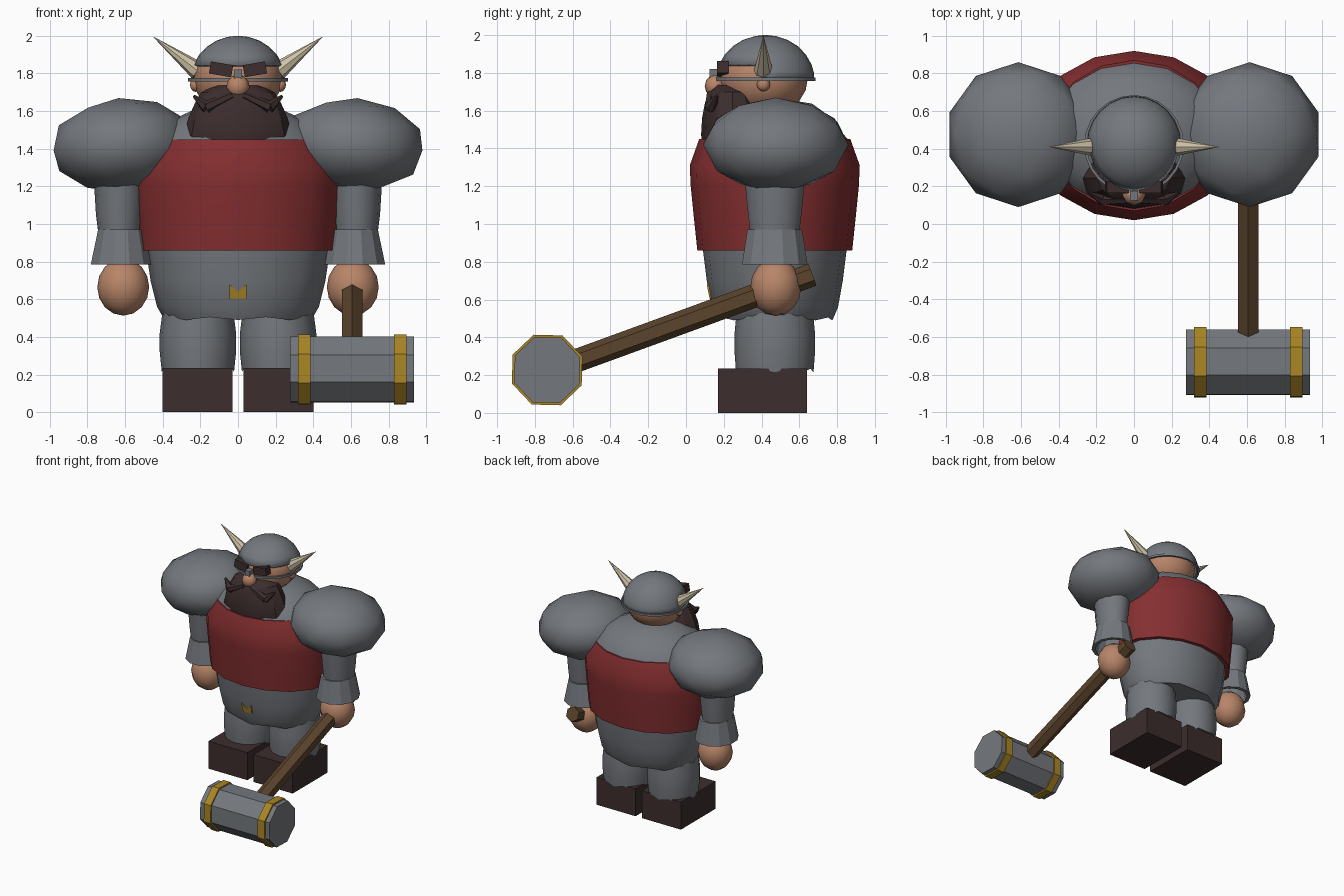
import bpy, bmesh, math
from mathutils import Matrix, Vector

if "Cube" in bpy.data.objects:
    bpy.data.objects.remove(bpy.data.objects["Cube"])

def mat(name, r, g, b):
    m = bpy.data.materials.new(name)
    m.diffuse_color = (r, g, b, 1)
    m.use_nodes = True
    m.node_tree.nodes["Principled BSDF"].inputs["Base Color"].default_value = m.diffuse_color
    return m

STEEL = mat("steel_grey", 0.175, 0.187, 0.205)
RED = mat("vest_red", 0.235, 0.028, 0.030)
SKIN = mat("skin", 0.48, 0.235, 0.14)
DARK = mat("dark_brown", 0.046, 0.026, 0.026)
WOOD = mat("wood", 0.105, 0.058, 0.025)
GOLD = mat("gold", 0.40, 0.235, 0.018)
HORN = mat("horn", 0.62, 0.55, 0.39)

CY = 0.47  # depth of the body axis

def finish(bm, name, material, angle=40):
    """Turn a bmesh into a shaded object; angle 0 keeps faces flat."""
    bmesh.ops.recalc_face_normals(bm, faces=bm.faces[:])
    me = bpy.data.meshes.new(name)
    bm.to_mesh(me)
    bm.free()
    me.materials.append(material)
    ob = bpy.data.objects.new(name, me)
    bpy.context.collection.objects.link(ob)
    if angle:
        bpy.ops.object.select_all(action='DESELECT')
        ob.select_set(True)
        bpy.context.view_layer.objects.active = ob
        bpy.ops.object.shade_smooth_by_angle(angle=math.radians(angle))
    return ob

def loft(rings, n, cx=0, cy=CY, turn=0, caps=True, jag=0, loop=False):
    """Stack elliptical rings (z, rx, ry); jag makes the first ring ragged."""
    bm = bmesh.new()
    rows = []
    for k, (z, rx, ry) in enumerate(rings):
        row = []
        for i in range(n):
            a = 2 * math.pi * i / n + turn
            dz = jag * (i % 2) if k == 0 else 0
            row.append(bm.verts.new((cx + rx * math.cos(a), cy + ry * math.sin(a), z + dz)))
        rows.append(row)
    pairs = list(zip(rows, rows[1:])) + ([(rows[-1], rows[0])] if loop else [])
    for lo, hi in pairs:
        for i in range(n):
            j = (i + 1) % n
            bm.faces.new((lo[i], lo[j], hi[j], hi[i]))
    if caps and not loop:
        bm.faces.new(rows[0])
        bm.faces.new(rows[-1])
    return bm

def ball(name, c, r, material, detail=0, seg=(16, 10), tilt=0):
    """Ellipsoid from a UV sphere, or from an icosphere when detail is set."""
    bm = bmesh.new()
    m = (Matrix.Translation(c) @ Matrix.Rotation(tilt, 4, 'Y')
         @ Matrix.Diagonal((*r, 1)))
    if detail:
        bmesh.ops.create_icosphere(bm, subdivisions=detail, radius=1, matrix=m)
    else:
        bmesh.ops.create_uvsphere(bm, u_segments=seg[0], v_segments=seg[1], radius=1, matrix=m)
    return finish(bm, name, material, 60)

def box(name, c, size, material, tilt=0):
    bm = bmesh.new()
    m = Matrix.Translation(c) @ Matrix.Rotation(tilt, 4, 'Y') @ Matrix.Diagonal((*size, 1))
    bmesh.ops.create_cube(bm, size=1, matrix=m)
    return finish(bm, name, material, 0)

def rod(name, a, b, r1, r2, n, material, roll=0, angle=0):
    """Tapered prism from point a to point b."""
    a, b = Vector(a), Vector(b)
    d = b - a
    bm = bmesh.new()
    m = (Matrix.Translation((a + b) / 2) @ d.to_track_quat('Z', 'Y').to_matrix().to_4x4()
         @ Matrix.Rotation(roll, 4, 'Z'))
    bmesh.ops.create_cone(bm, cap_ends=True, segments=n, radius1=r1, radius2=r2,
                          depth=d.length, matrix=m)
    return finish(bm, name, material, angle)

# Torso and the red vest around it
finish(loft([(0.49, .39, .305), (0.56, .43, .335), (0.70, .465, .36), (0.86, .488, .38),
             (1.2, .52, .41), (1.35, .51, .41), (1.45, .46, .385), (1.54, .38, .31),
             (1.60, .25, .21), (1.63, .12, .12)], 16, jag=.015), "torso", STEEL)
finish(loft([(0.86, .525, .41), (1.05, .54, .43), (1.2, .552, .445), (1.31, .552, .45),
             (1.45, .455, .40), (1.45, .43, .37), (0.86, .47, .37)], 16, loop=True), "vest", RED)

# Belt buckle: a plate with a notched top
bm = bmesh.new()
pts = [(-.045, .605), (.045, .605), (.045, .68), (0, .64), (-.045, .68)]
front = bm.faces.new([bm.verts.new((x, .118 - (z - .64) * .2, z)) for x, z in pts])
ext = bmesh.ops.extrude_face_region(bm, geom=[front])
bmesh.ops.translate(bm, vec=(0, .03, 0),
                    verts=[v for v in ext['geom'] if isinstance(v, bmesh.types.BMVert)])
finish(bm, "buckle", GOLD, 0)

# Limbs, mirrored left and right
for s, side in ((-1, "left"), (1, "right")):
    box(f"boot_{side}", (s * .215, .405, .1175), (.37, .47, .235), DARK)
    finish(loft([(.215, .192, .205), (.32, .203, .213), (.42, .203, .213), (.56, .185, .2)],
                16, cx=s * .213, jag=.018), f"leg_{side}", STEEL)
    ball(f"shoulder_pad_{side}", (s * .615, .475, 1.42), (.385, .385, .25), STEEL, detail=2,
         tilt=s * .08)
    finish(loft([(.93, .11, .13), (1.05, .125, .145), (1.3, .14, .17)], 14, cx=s * .63),
           f"sleeve_{side}", STEEL)
    finish(loft([(.785, .168, .18), (.97, .128, .15), (.97, .10, .11), (.785, .14, .15)],
                12, cx=s * .62, turn=math.pi / 12, loop=True), f"cuff_{side}", STEEL, 0)
    ball(f"hand_{side}", (s * .61, .475, .665), (.138, .135, .152), SKIN, seg=(12, 8))

# Head, ears and nose
ball("head", (0, .41, 1.77), (.235, .235, .2), SKIN)
ball("nose", (0, .155, 1.73), (.062, .056, .062), SKIN, seg=(8, 6))
for s, side in ((-1, "left"), (1, "right")):
    ball(f"ear_{side}", (s * .225, .41, 1.74), (.03, .036, .038), SKIN, seg=(8, 6))

# Beard: widens downward, tucked behind the vest collar
finish(loft([(1.38, .24, .15), (1.47, .285, .165), (1.56, .265, .16), (1.64, .23, .145),
             (1.70, .195, .125), (1.735, .12, .09)], 12, cy=.245), "beard", DARK, 30)
for s, side in ((-1, "left"), (1, "right")):
    rod(f"moustache_{side}", (s * .03, .13, 1.685), (s * .17, .13, 1.62), .022, .032, 6, DARK)
    rod(f"moustache_tip_{side}", (s * .165, .13, 1.62), (s * .235, .165, 1.68), .034, .008, 6, DARK)
    box(f"eyebrow_{side}", (s * .09, .195, 1.822), (.12, .06, .065), DARK, tilt=-s * .17)

# Helmet dome with the face side cut away below the brow
levels = [(1.765, 1)] + [(1.765 + .235 * math.sin(t), math.cos(t))
                         for t in (.17, .345, .6, .85, 1.1, 1.35, 1.52)]
bm = loft([(z, .252 * k, .26 * k) for z, k in levels], 24, cy=.42, caps=False)
bmesh.ops.contextual_create(bm, geom=[e for e in bm.edges
                                      if e.is_boundary and e.verts[0].co.z > 1.9])
cut = [f for f in bm.faces if f.calc_center_median().z < 1.84 and f.calc_center_median().y < .42]
bmesh.ops.delete(bm, geom=cut, context='FACES')
dome = finish(bm, "helmet", STEEL)
wall = dome.modifiers.new("thickness", 'SOLIDIFY')
wall.thickness = .014
wall.offset = -1

# Thin strap around the brow, nose guard and horns
finish(loft([(1.758, .265, .265), (1.776, .265, .265), (1.776, .25, .25), (1.758, .25, .25)],
            24, cy=.42, loop=True), "helmet_strap", STEEL)
box("nose_guard", (0, .15, 1.795), (.045, .05, .05), STEEL)
for s, side in ((-1, "left"), (1, "right")):
    rod(f"horn_{side}", (s * .215, .41, 1.815), (s * .45, .41, 1.995), .05, .001, 8, HORN)

# War hammer: tilted handle through the right hand, banded head across x
rod("hammer_handle", (.607, -.66, .247), (.607, .67, .732), .062, .062, 6, WOOD)
handle = bpy.data.objects["hammer_handle"]

def head_prism(name, x0, x1, r, material):
    """Octagonal prism along x with its corners at odd eighths."""
    bm = bmesh.new()
    turn = math.radians(21)
    ends = [[bm.verts.new((x, -.735 + r * math.cos(turn + i * math.pi / 4),
                           .227 + r * math.sin(turn + i * math.pi / 4))) for i in range(8)]
            for x in (x0, x1)]
    for e in ends:
        bm.faces.new(e)
    for i in range(8):
        j = (i + 1) % 8
        bm.faces.new((ends[0][i], ends[0][j], ends[1][j], ends[1][i]))
    return finish(bm, name, material, 0)

head_prism("hammer_head", .277, .935, .187, STEEL)
head_prism("hammer_band_inner", .32, .385, .2, GOLD)
head_prism("hammer_band_outer", .83, .895, .2, GOLD)
